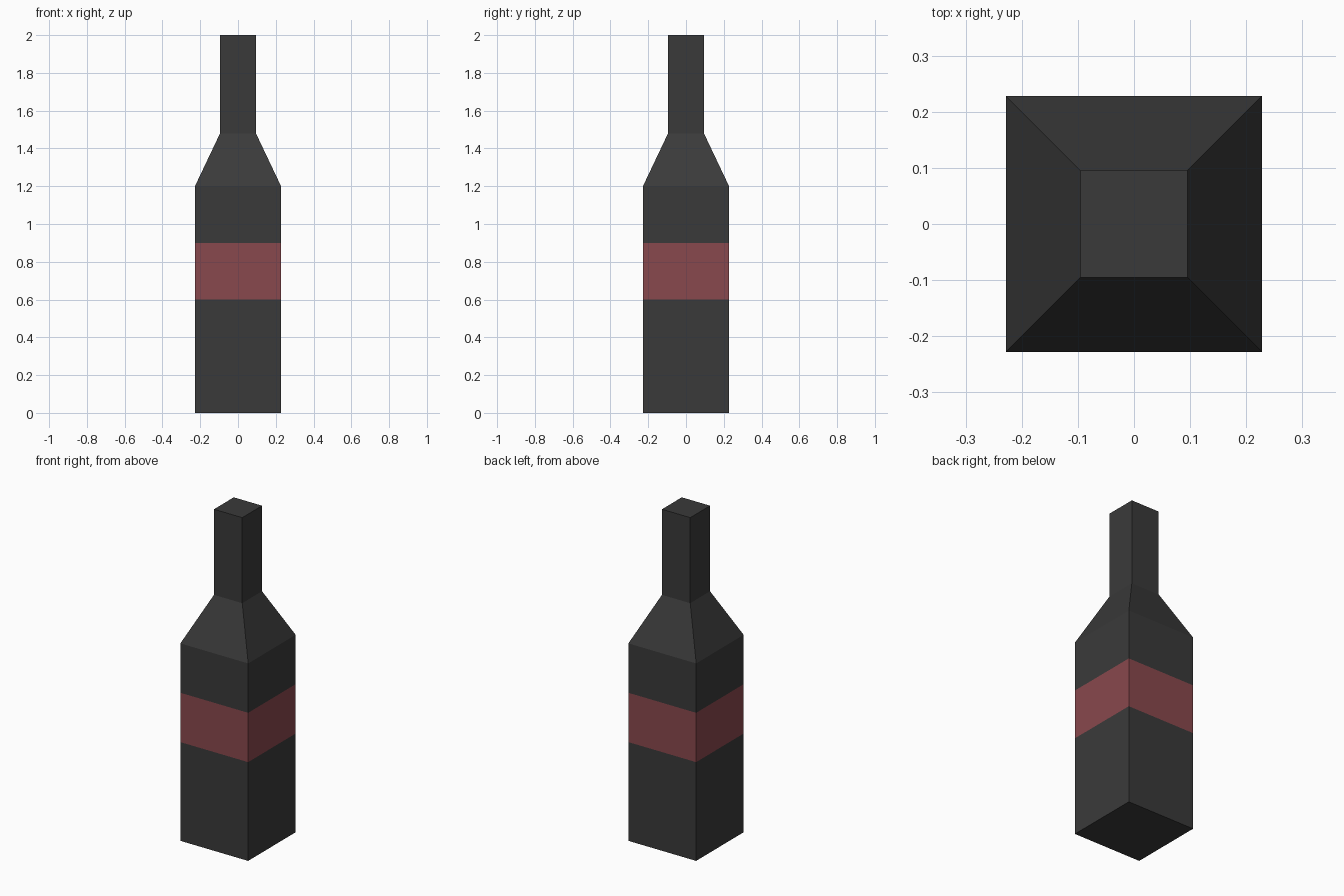
import bpy, bmesh

if "Cube" in bpy.data.objects:
    bpy.data.objects.remove(bpy.data.objects["Cube"])

BODY, NECK = 0.228, 0.095           # half widths
LABEL_LOW, LABEL_HIGH = 0.6, 0.9
# (half width, height) of each square ring, bottom to top
PROFILE = [(BODY, 0), (BODY, LABEL_LOW), (BODY, LABEL_HIGH),
           (BODY, 1.2), (NECK, 1.48), (NECK, 2.0)]


def material(name, rgb):
    mat = bpy.data.materials.new(name)
    mat.diffuse_color = (*rgb, 1)
    mat.use_nodes = True
    mat.node_tree.nodes["Principled BSDF"].inputs["Base Color"].default_value = mat.diffuse_color
    return mat


# Square bottle lofted from the profile rings
bm = bmesh.new()
rings = [[bm.verts.new((sx * w, sy * w, z))
          for sx, sy in ((-1, -1), (1, -1), (1, 1), (-1, 1))]
         for w, z in PROFILE]
for low, high in zip(rings, rings[1:]):
    for i in range(4):
        j = (i + 1) % 4
        bm.faces.new((low[i], low[j], high[j], high[i]))
bm.faces.new(rings[0][::-1])
bm.faces.new(rings[-1])

# Label band coloured by height
for face in bm.faces:
    z = face.calc_center_median().z
    face.material_index = int(LABEL_LOW < z < LABEL_HIGH)

mesh = bpy.data.meshes.new("bottle")
bm.to_mesh(mesh)
bm.free()
mesh.materials.append(material("dark glass", (0.042, 0.042, 0.042)))
mesh.materials.append(material("red label", (0.25, 0.065, 0.074)))
bpy.context.collection.objects.link(bpy.data.objects.new("bottle", mesh))
